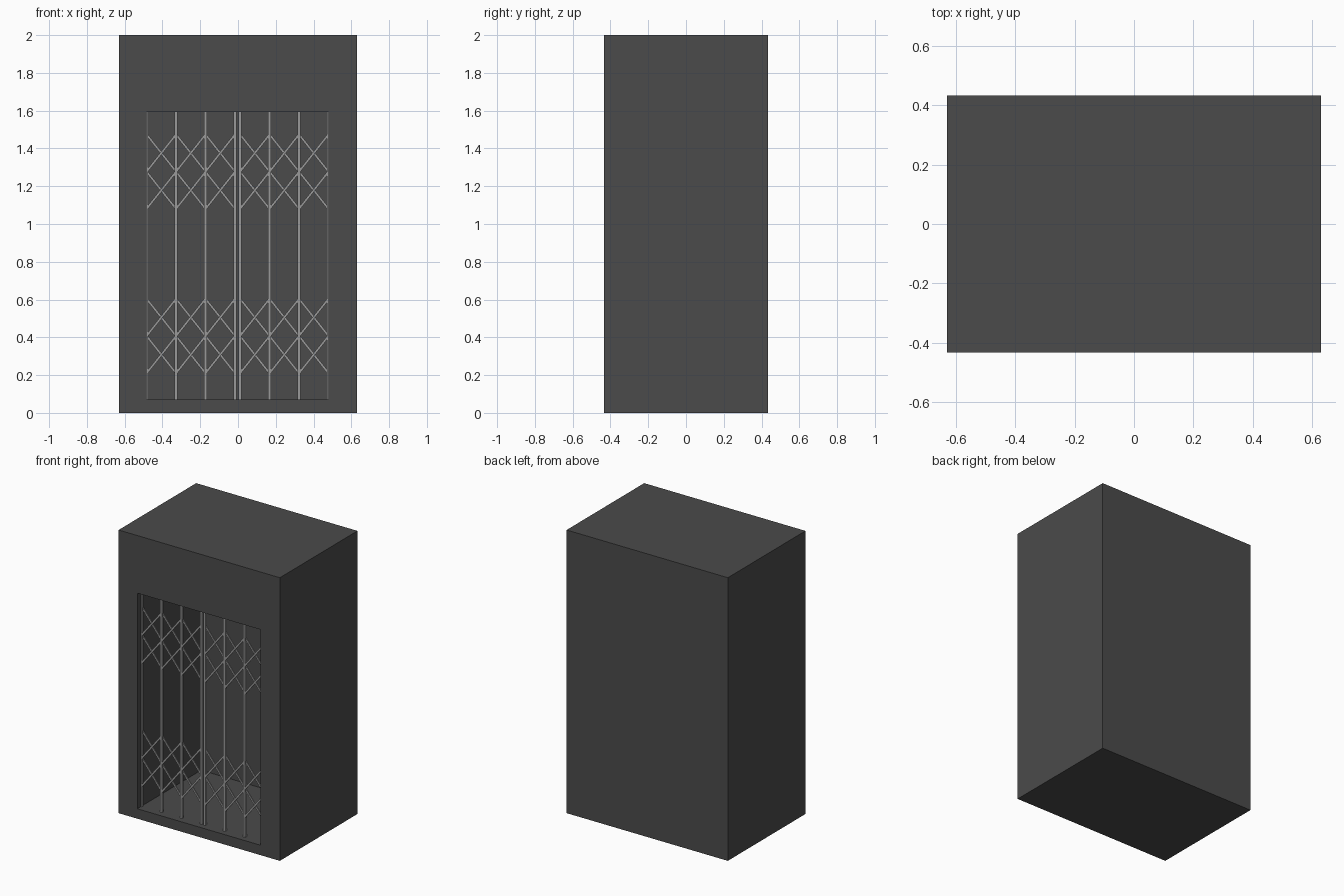
import bpy, bmesh, math
from mathutils import Matrix, Vector

if "Cube" in bpy.data.objects:
    bpy.data.objects.remove(bpy.data.objects["Cube"])

def material(name, v):
    m = bpy.data.materials.new(name)
    m.diffuse_color = (v, v, v, 1)
    m.use_nodes = True
    m.node_tree.nodes["Principled BSDF"].inputs["Base Color"].default_value = m.diffuse_color
    return m

DARK = material("dark_grey", 0.07)
STEEL = material("steel_grey", 0.32)

def add_box(bm, lo, hi):
    lo, hi = Vector(lo), Vector(hi)
    mat = Matrix.Translation((lo + hi) / 2) @ Matrix.Diagonal((*(hi - lo), 1))
    bmesh.ops.create_cube(bm, size=1, matrix=mat)

def finish(bm, name, mat):
    me = bpy.data.meshes.new(name)
    bm.to_mesh(me)
    bm.free()
    me.materials.append(mat)
    ob = bpy.data.objects.new(name, me)
    bpy.context.collection.objects.link(ob)
    return ob

CX = -0.0025               # gate centre
LEFT, RIGHT = -0.484, 0.479
BOTTOM, TOP = 0.07, 1.593
FRONT, BACK = -0.433, 0.28

# Cabin shell: nested open-fronted rings, from outer back to cavity back
def ring(bm, x0, x1, z0, z1, y):
    return [bm.verts.new((x, y, z)) for x, z in ((x0, z0), (x1, z0), (x1, z1), (x0, z1))]

bm = bmesh.new()
outer, hole = (-0.63, 0.63, 0, 2), (LEFT, RIGHT, BOTTOM, TOP)
rings = [ring(bm, *outer, 0.433), ring(bm, *outer, FRONT),
         ring(bm, *hole, FRONT), ring(bm, *hole, BACK)]
for a, b in zip(rings, rings[1:]):
    for i in range(4):
        j = (i + 1) % 4
        bm.faces.new((a[i], a[j], b[j], b[i]))
bm.faces.new(rings[0])
bm.faces.new(rings[-1])
bmesh.ops.recalc_face_normals(bm, faces=bm.faces[:])
finish(bm, "cabin_shell", DARK)

# Folding gate: posts and scissor lattice, one leaf per side
PITCH, INNER = 0.156, 0.0135
W, Y0, Y1 = 0.008, -0.392, -0.374
YM = (Y0 + Y1) / 2

def add_bar(bm, x0, z0, x1, z1, y, width=0.0125, depth=0.008):
    d = Vector((x1 - x0, 0, z1 - z0))
    mat = (Matrix.Translation(((x0 + x1) / 2, y, (z0 + z1) / 2))
           @ Matrix.Rotation(-math.atan2(d.z, d.x), 4, 'Y')
           @ Matrix.Diagonal((d.length, depth, width, 1)))
    bmesh.ops.create_cube(bm, size=1, matrix=mat)

for side, label in ((-1, "left"), (1, "right")):
    xs = [CX + side * (INNER + i * PITCH) for i in range(4)]
    bm = bmesh.new()
    for x in xs:
        add_box(bm, (x - W, Y0, BOTTOM), (x + W, Y1, TOP))
    finish(bm, label + "_gate_posts", STEEL)

    bm = bmesh.new()
    for base in (0.21, 1.08):
        for row in range(2):
            z0 = base + row * 0.197
            z1 = z0 + 0.197
            for a, b in zip(xs, xs[1:]):
                a, b = min(a, b), max(a, b)
                add_bar(bm, a, z0, b, z1, YM - 0.005)
                add_bar(bm, a, z1, b, z0, YM + 0.005)
    finish(bm, label + "_gate_lattice", STEEL)
